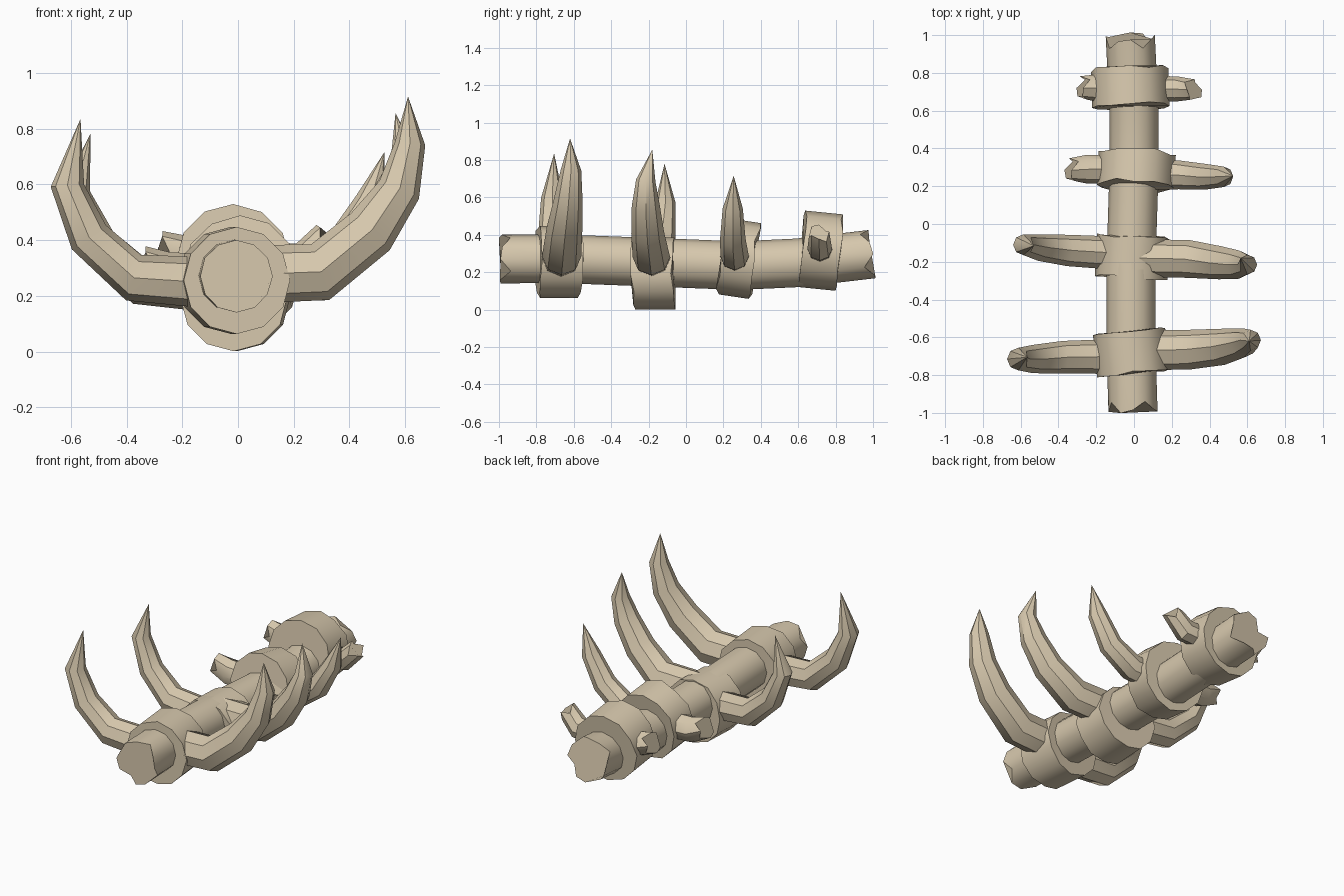
import bpy, bmesh, math, random
from mathutils import Vector

if "Cube" in bpy.data.objects:
    bpy.data.objects.remove(bpy.data.objects["Cube"])

random.seed(4)
bone = bpy.data.materials.new("old bone")
bone.diffuse_color = (0.68, 0.58, 0.42, 1)
bone.use_nodes = True
bone.node_tree.nodes["Principled BSDF"].inputs["Base Color"].default_value = bone.diffuse_color


def tube(name, pts, radii, sides, ref, jag_start=0.0, jag_end=0.0, wobble=0.0, phase=0.0):
    """Sweep a polygon along pts; radius 0 closes to a tip, jag_* breaks an end."""
    pts = [Vector(p) for p in pts]
    bm = bmesh.new()
    rings = []
    last = len(pts) - 1
    for i, (p, r) in enumerate(zip(pts, radii)):
        t = (pts[min(i + 1, last)] - pts[max(i - 1, 0)]).normalized()
        if r == 0:
            rings.append([bm.verts.new(p)])
            continue
        u = (Vector(ref) - t * t.dot(Vector(ref))).normalized()
        w = t.cross(u)
        ring = []
        for k in range(sides):
            a = 2 * math.pi * (k + phase) / sides
            jag = jag_start if i == 0 else -jag_end if i == last else 0
            # alternating deep and shallow splinters
            along = jag * (0.85 if k % 3 == 1 else 0.25 * random.random())
            along += random.uniform(-wobble, wobble)
            ring.append(bm.verts.new(p + (u * math.cos(a) + w * math.sin(a)) * r + t * along))
        rings.append(ring)
    for a, b in zip(rings, rings[1:]):
        for k in range(sides):
            n = (k + 1) % sides
            if len(b) == 1:
                bm.faces.new((a[k], a[n], b[0]))
            else:
                bm.faces.new((a[k], a[n], b[n], b[k]))
    bm.faces.new(rings[0][::-1])
    if len(rings[-1]) > 1:
        bm.faces.new(rings[-1])
    bmesh.ops.recalc_face_normals(bm, faces=bm.faces)
    mesh = bpy.data.meshes.new(name)
    bm.to_mesh(mesh)
    bm.free()
    mesh.materials.append(bone)
    ob = bpy.data.objects.new(name, mesh)
    bpy.context.collection.objects.link(ob)
    bpy.ops.object.select_all(action='DESELECT')
    ob.select_set(True)
    bpy.context.view_layer.objects.active = ob
    bpy.ops.object.shade_smooth_by_angle(angle=math.radians(40))
    return ob


# Spine: gently bent column with splintered ends
tube("spine",
     [(-0.005, -1, 0.27), (-0.015, -0.68, 0.272), (-0.015, -0.18, 0.253),
      (0.0, 0.28, 0.235), (0.0, 0.6, 0.25), (-0.02, 1, 0.297)],
     [0.13] * 6, 12, (1, 0, 0), jag_start=0.07, jag_end=0.07)

# Vertebrae: centre, axis, radius, length
vertebrae = [
    ((-0.015, -0.68, 0.255), (-0.10, 1, 0.0), 0.192, 0.215),
    ((-0.01, -0.172, 0.193), (0.05, 1, 0.0), 0.192, 0.215),
    ((0.012, 0.285, 0.272), (0.05, 1, -0.15), 0.205, 0.17),
    ((-0.02, 0.717, 0.315), (-0.03, 1, -0.10), 0.205, 0.20),
]
for i, (c, axis, r, length) in enumerate(vertebrae):
    h = Vector(axis).normalized() * length / 2
    tube(f"vertebra_{i + 1}", [Vector(c) - h, Vector(c) + h], [r, r], 12, (1, 0, 0), wobble=0.01)

# Whole ribs: swept to a point
ribs = {
    "rib_1_right": ([(0, -0.67, 0.275), (0.295, -0.665, 0.285), (0.475, -0.65, 0.43),
                     (0.578, -0.63, 0.58), (0.617, -0.615, 0.745), (0.61, -0.62, 0.915)],
                    [0.105, 0.105, 0.096, 0.078, 0.055, 0]),
    "rib_1_left": ([(0, -0.70, 0.24), (-0.375, -0.705, 0.265), (-0.535, -0.715, 0.41),
                    (-0.612, -0.715, 0.595), (-0.565, -0.705, 0.835)],
                   [0.095, 0.086, 0.075, 0.06, 0]),
    "rib_2_right": ([(0, -0.18, 0.275), (0.29, -0.185, 0.28), (0.455, -0.205, 0.41),
                     (0.555, -0.215, 0.555), (0.6, -0.215, 0.69), (0.565, -0.18, 0.855)],
                    [0.1, 0.1, 0.088, 0.075, 0.052, 0]),
    "rib_2_left": ([(0, -0.16, 0.22), (-0.35, -0.14, 0.25), (-0.505, -0.125, 0.39),
                    (-0.585, -0.11, 0.57), (-0.53, -0.115, 0.78)],
                   [0.09, 0.083, 0.07, 0.055, 0]),
    "rib_3_right": ([(0, 0.26, 0.28), (0.24, 0.26, 0.285), (0.38, 0.25, 0.38),
                     (0.475, 0.25, 0.54), (0.525, 0.255, 0.715)],
                    [0.078, 0.076, 0.068, 0.054, 0]),
}
for name, (pts, radii) in ribs.items():
    tube(name, pts, radii, 8, (0, 1, 0))

# Broken ribs: short stumps with splintered ends
stumps = {
    "broken_rib_3_left": ([(0, 0.29, 0.27), (-0.25, 0.29, 0.28), (-0.355, 0.285, 0.32)],
                          [0.078, 0.076, 0.062]),
    "broken_rib_4_right": ([(0, 0.72, 0.315), (0.23, 0.715, 0.325), (0.33, 0.71, 0.425)],
                           [0.068, 0.066, 0.055]),
    "broken_rib_4_left": ([(0, 0.72, 0.33), (-0.2, 0.72, 0.345), (-0.295, 0.72, 0.375)],
                          [0.075, 0.072, 0.062]),
}
for name, (pts, radii) in stumps.items():
    tube(name, pts, radii, 8, (0, 1, 0), jag_end=0.06)
